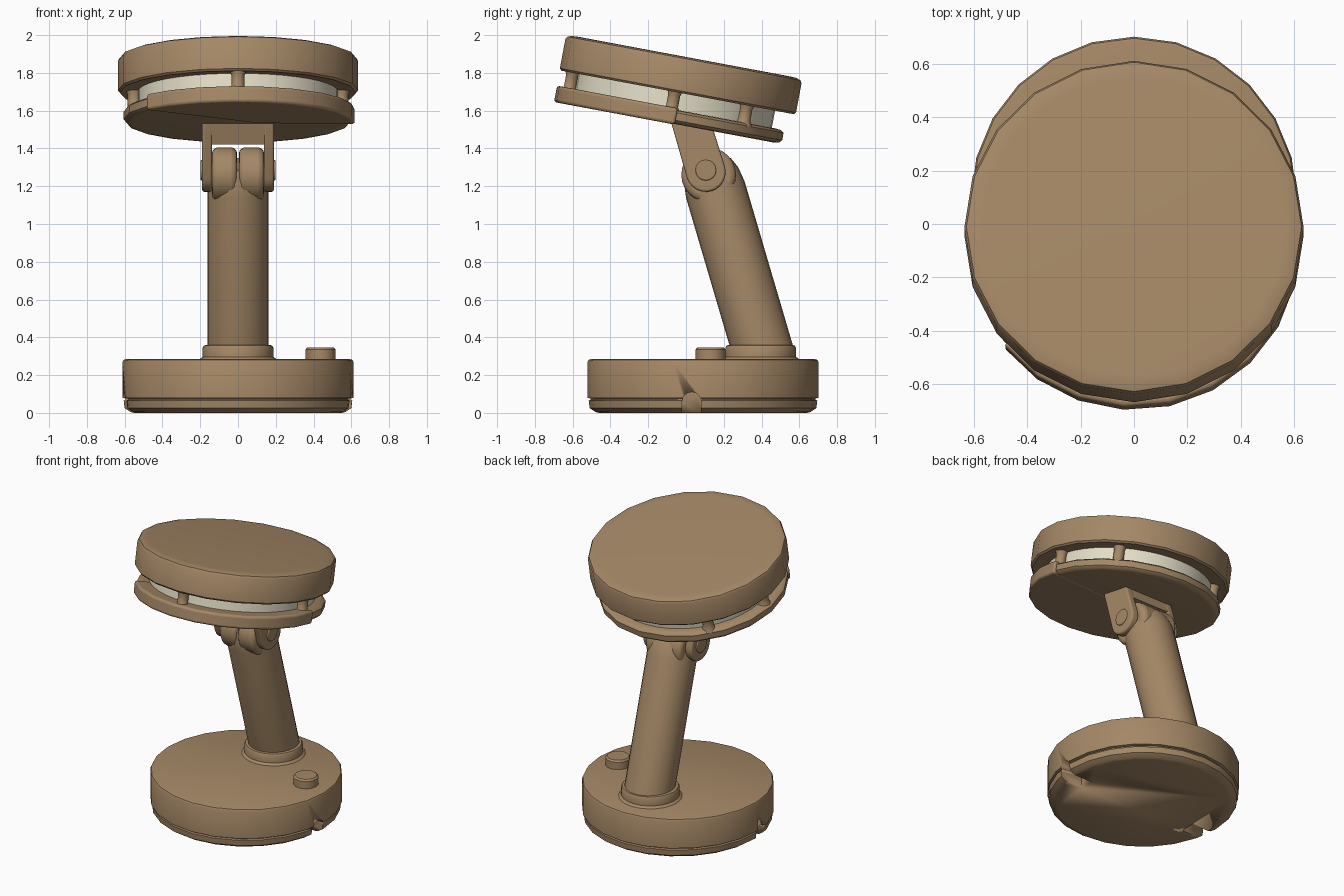
import bpy, bmesh, math
from mathutils import Matrix, Vector

if "Cube" in bpy.data.objects:
    bpy.data.objects.remove(bpy.data.objects["Cube"])


def material(name, rgb):
    m = bpy.data.materials.new(name)
    m.diffuse_color = (*rgb, 1)
    m.use_nodes = True
    m.node_tree.nodes["Principled BSDF"].inputs["Base Color"].default_value = m.diffuse_color
    return m


TAN = material("warm_tan", (0.376, 0.246, 0.133))
CREAM = material("cream_diffuser", (0.78, 0.74, 0.58))


def finish(name, bm, mat=TAN, matrix=None, bevel=0, cutters=()):
    bmesh.ops.remove_doubles(bm, verts=bm.verts, dist=1e-5)
    bmesh.ops.recalc_face_normals(bm, faces=bm.faces)
    mesh = bpy.data.meshes.new(name)
    bm.to_mesh(mesh)
    bm.free()
    ob = bpy.data.objects.new(name, mesh)
    bpy.context.collection.objects.link(ob)
    mesh.materials.append(mat)
    if matrix:
        ob.matrix_world = matrix
    for c in cutters:
        mod = ob.modifiers.new("cut", 'BOOLEAN')
        mod.operation, mod.object, mod.solver = 'DIFFERENCE', c, 'EXACT'
    if bevel:
        mod = ob.modifiers.new("bevel", 'BEVEL')
        mod.width, mod.segments, mod.limit_method = bevel, 3, 'ANGLE'
    bpy.ops.object.select_all(action='DESELECT')
    ob.select_set(True)
    bpy.context.view_layer.objects.active = ob
    bpy.ops.object.shade_smooth_by_angle(angle=math.radians(40))
    return ob


def lathe(name, profile, sides=20, **kw):
    """Closed solid turned around z from (radius, height) points."""
    bm = bmesh.new()
    rings = [[bm.verts.new((r * math.cos(2 * math.pi * i / sides),
                            r * math.sin(2 * math.pi * i / sides), z))
              for i in range(sides)] for r, z in profile]
    for a, b in zip(rings, rings[1:]):
        for i in range(sides):
            j = (i + 1) % sides
            bm.faces.new((a[i], a[j], b[j], b[i]))
    bm.faces.new(rings[0])
    bm.faces.new(rings[-1])
    return finish(name, bm, **kw)


def prism(name, outline, lo, hi, along_x=False, **kw):
    """Outline extruded along z, or along x when the outline is (y, z)."""
    bm = bmesh.new()
    put = (lambda p, h: (h, *p)) if along_x else (lambda p, h: (*p, h))
    a = [bm.verts.new(put(p, lo)) for p in outline]
    b = [bm.verts.new(put(p, hi)) for p in outline]
    bm.faces.new(a)
    bm.faces.new(b)
    for i in range(len(a)):
        j = (i + 1) % len(a)
        bm.faces.new((a[i], a[j], b[j], b[i]))
    return finish(name, bm, **kw)


def arc(cx, cy, r, start, end, n):
    return [(cx + r * math.cos(math.radians(start + (end - start) * i / n)),
             cy + r * math.sin(math.radians(start + (end - start) * i / n)))
            for i in range(n + 1)]


at = lambda x, y, z: Matrix.Translation((x, y, z))

# Base with seam groove and a cable notch on each side
cutters = []
for side, s in (("right", 1), ("left", -1)):
    notch = arc(0.03, 0.06, 0.05, 0, 180, 8) + [(-0.02, -0.05), (0.08, -0.05)]
    lo, hi = sorted((s * 0.42, s * 0.7))
    c = prism(side + "_notch_cutter", notch, lo, hi, along_x=True)
    c.hide_render = True
    c.hide_viewport = True
    c.display_type = 'WIRE'
    cutters.append(c)
lathe("base", [(0.55, 0), (0.57, 0.005), (0.60, 0.025), (0.605, 0.065), (0.595, 0.07),
               (0.595, 0.076), (0.612, 0.08), (0.612, 0.268), (0.606, 0.28), (0.595, 0.284)],
      24, matrix=at(0, 0.09, 0), cutters=cutters)

# Collar and button on the base
lathe("stem_collar", [(0.21, 0.275), (0.20, 0.288), (0.187, 0.297), (0.187, 0.345),
                      (0.18, 0.357), (0.165, 0.36)], 24, matrix=at(0, 0.395, 0))
lathe("power_button", [(0.08, 0.27), (0.08, 0.335), (0.07, 0.346)], 16,
      matrix=at(0.437, 0.13, 0))

# Leaning stem
foot, top = Vector((0, 0.415, 0.30)), Vector((0, 0.15, 1.20))
lean = (top - foot).to_track_quat('Z', 'Y').to_matrix().to_4x4()
length = (top - foot).length
lathe("stem", [(0.161, 0), (0.161, length - 0.02), (0.15, length + 0.06),
               (0.125, length + 0.12)], 24,
      matrix=Matrix.Translation(foot) @ lean)

# Split knuckle, yoke prongs and pivot pins
prong = [(-0.085, 1.56), *arc(0.105, 1.275, 0.105, 200, 375, 12), (0.135, 1.53)]
for side, s in (("right", 1), ("left", -1)):
    lo, hi = sorted((s * 0.005, s * 0.138))
    prism(side + "_knuckle", arc(0.12, 1.26, 0.145, 0, 345, 23), lo, hi,
          along_x=True, bevel=0.03)
    lo, hi = sorted((s * 0.137, s * 0.19))
    prism(side + "_yoke_prong", prong, lo, hi, along_x=True, bevel=0.012)
    lo, hi = sorted((s * 0.12, s * 0.198))
    prism(side + "_pivot_pin", arc(0.105, 1.285, 0.055, 0, 337.5, 15), lo, hi,
          along_x=True, bevel=0.006)
prism("yoke_bridge", [(-0.085, 1.56), (-0.04, 1.42), (0.165, 1.42), (0.135, 1.53)],
      -0.15, 0.15, along_x=True)

# Tilted lamp head, built flat around its lower plate and then tipped back
head = at(0, -0.09, 1.535) @ Matrix.Rotation(math.radians(-10.6), 4, 'X')
lathe("lower_plate", [(0.56, 0), (0.59, 0.004), (0.606, 0.02), (0.606, 0.06), (0.59, 0.072),
                      (0.56, 0.075)], matrix=head)
prism("front_plate_section", [(0.1, 0.0)] + arc(0, 0, 0.62, -142, 3, 9), -0.003, 0.085,
      matrix=head, bevel=0.015)
lathe("diffuser", [(0.53, 0.06), (0.53, 0.19)], 40, mat=CREAM, matrix=head @ at(0, 0.01, 0))
for i, ang in enumerate((-90, 0, 45, 135, 180)):
    a = math.radians(ang)
    lathe(f"head_post_{i + 1}", [(0.05, 0.06), (0.034, 0.09), (0.034, 0.15), (0.045, 0.18)], 10,
          matrix=head @ at(0.55 * math.cos(a), 0.55 * math.sin(a), 0))
lathe("head_cap", [(0.60, 0.17), (0.625, 0.167), (0.636, 0.178), (0.636, 0.335),
                   (0.628, 0.35), (0.605, 0.358), (0.57, 0.36)], matrix=head @ at(0, 0.015, 0))
